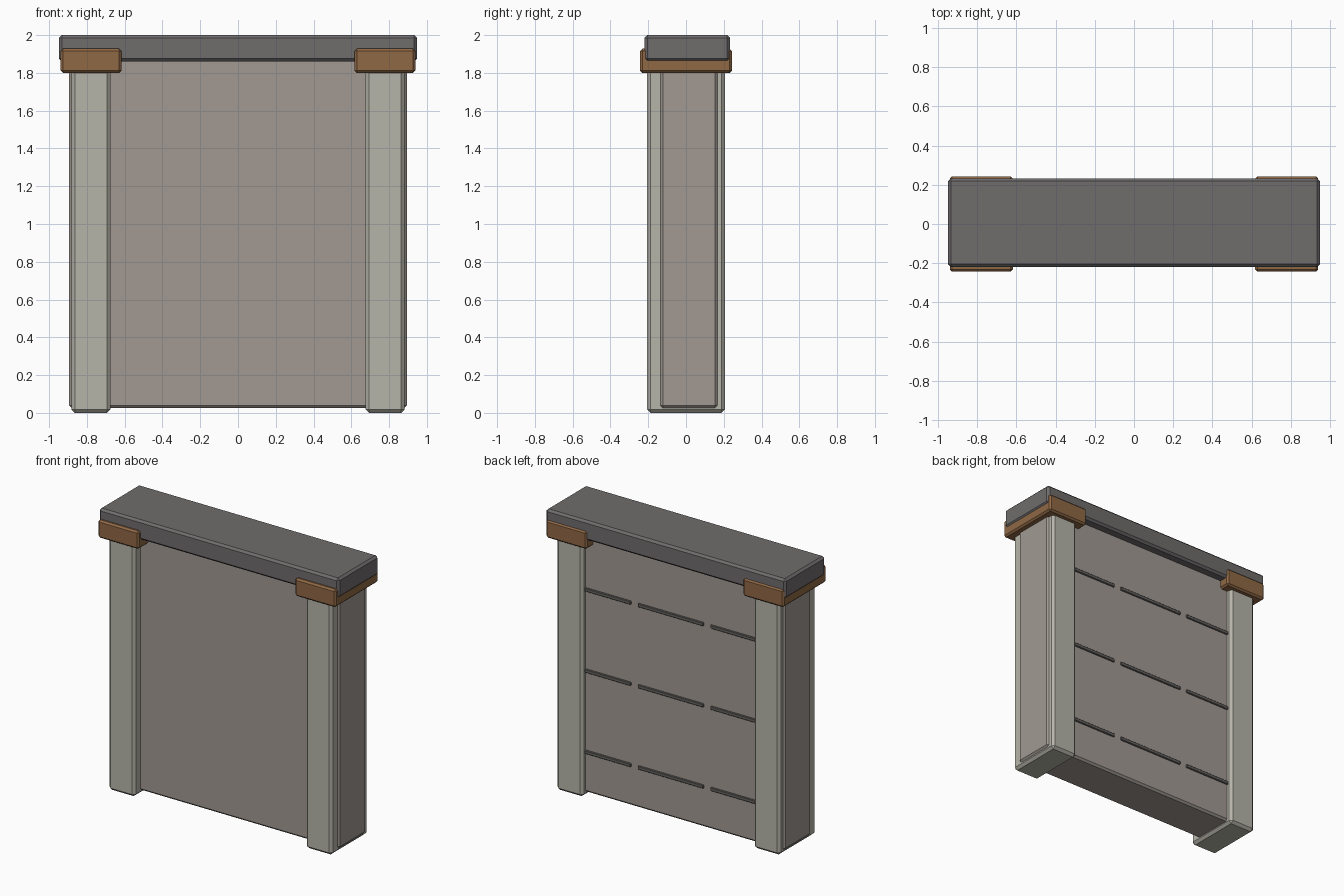
import bpy

if "Cube" in bpy.data.objects:
    bpy.data.objects.remove(bpy.data.objects["Cube"])


def material(name, rgb):
    m = bpy.data.materials.new(name)
    m.diffuse_color = (*rgb, 1)
    m.use_nodes = True
    m.node_tree.nodes["Principled BSDF"].inputs["Base Color"].default_value = m.diffuse_color
    return m


def block(name, lo, hi, mat, bevel=0.0):
    """Chamfered box between two opposite corners."""
    bpy.ops.mesh.primitive_cube_add(size=1, location=[(a + b) / 2 for a, b in zip(lo, hi)])
    ob = bpy.context.object
    ob.name = name
    ob.scale = [b - a for a, b in zip(lo, hi)]
    bpy.ops.object.transform_apply(location=False, rotation=False, scale=True)
    ob.data.materials.append(mat)
    if bevel:
        mod = ob.modifiers.new("chamfer", "BEVEL")
        mod.width = bevel
        mod.segments = 1
    return ob


plaster = material("plaster", (0.36, 0.32, 0.29))
pale_stone = material("pale_stone", (0.47, 0.46, 0.40))
dark_stone = material("dark_stone", (0.16, 0.15, 0.15))
mortar = material("mortar", (0.13, 0.125, 0.12))
wood = material("wood", (0.28, 0.14, 0.06))

# Wall slab, its ends stand slightly proud of the posts
block("wall_panel", (-0.894, -0.137, 0.025), (0.894, 0.168, 1.88), plaster, 0.014)

# Coping slab on top
block("coping_slab", (-0.948, -0.22, 1.86), (0.948, 0.233, 2.0), dark_stone, 0.015)

# Corner posts and the wooden collars around their tops
for side, s in (("left", -1), ("right", 1)):
    x0, x1 = sorted((s * 0.675, s * 0.882))
    block(f"{side}_post", (x0, -0.206, 0), (x1, 0.206, 1.87), pale_stone, 0.018)
    x0, x1 = sorted((s * 0.617, s * 0.939))
    block(f"{side}_collar", (x0, -0.243, 1.8), (x1, 0.243, 1.928), wood, 0.012)

# Thin joint strips on the back of the wall, three rows of three
for row in range(3):
    z = 0.315 + row * 0.58
    for col in (-1, 0, 1):
        x = col * 0.575
        block(f"joint_strip_{row + 1}_{col + 2}", (x - 0.26, 0.155, z - 0.013),
              (x + 0.26, 0.177, z + 0.013), mortar, 0.004)
